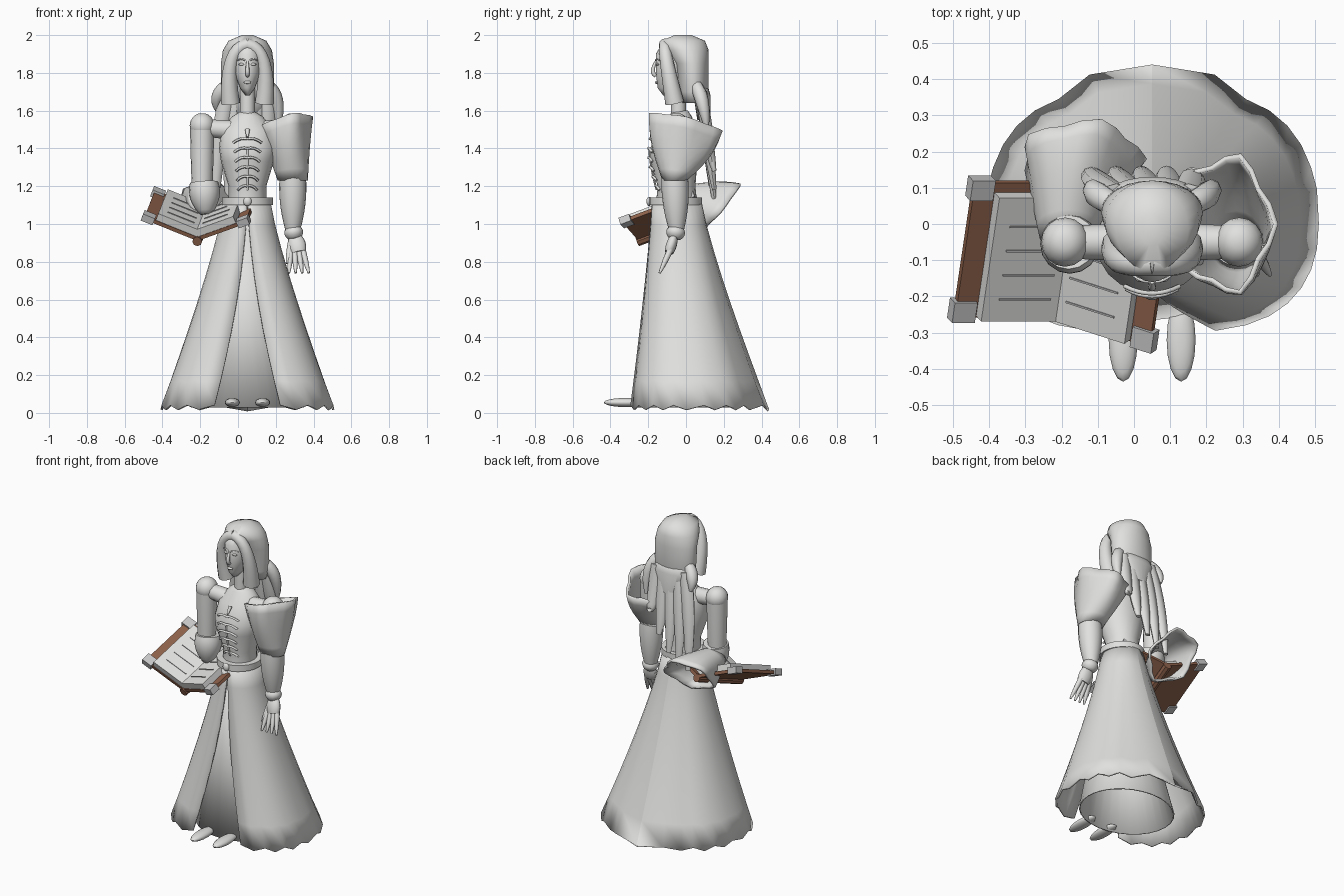
import bpy, math
from math import sin, cos, pi
from mathutils import Vector

if "Cube" in bpy.data.objects:
    bpy.data.objects.remove(bpy.data.objects["Cube"])


def material(name, red, green, blue):
    mat = bpy.data.materials.new(name)
    mat.use_nodes = True
    mat.diffuse_color = (red, green, blue, 1)
    shader = mat.node_tree.nodes["Principled BSDF"]
    shader.inputs["Base Color"].default_value = (red, green, blue, 1)
    return mat


CLAY = material("pale grey", .75, .75, .74)
STONE = material("mid grey", .58, .58, .58)
LEATHER = material("brown leather", .27, .12, .07)
MIDDLE = .05  # the figure's own centre line
ARM_Y = -.05
RIGHT_ARM, LEFT_ARM = -.19, .29
SIDES = (-1, 1)


def mesh(name, verts, faces, mat=CLAY, angle=60, thick=0):
    data = bpy.data.meshes.new(name)
    data.from_pydata([tuple(v) for v in verts], [], faces)
    data.materials.append(mat)
    ob = bpy.data.objects.new(name, data)
    bpy.context.collection.objects.link(ob)
    bpy.ops.object.select_all(action='DESELECT')
    ob.select_set(True)
    bpy.context.view_layer.objects.active = ob
    bpy.ops.object.mode_set(mode='EDIT')
    bpy.ops.mesh.select_all(action='SELECT')
    bpy.ops.mesh.normals_make_consistent(inside=False)
    bpy.ops.object.mode_set(mode='OBJECT')
    if angle:
        bpy.ops.object.shade_smooth_by_angle(angle=math.radians(angle))
    if thick:
        cloth = ob.modifiers.new("cloth", 'SOLIDIFY')
        cloth.thickness = thick
    return ob


def bridge(rows, n, closed=True):
    return [(r * n + i, r * n + (i + 1) % n, (r + 1) * n + (i + 1) % n, (r + 1) * n + i)
            for r in range(rows - 1) for i in range(n if closed else n - 1)]


def loft(name, rings, n=20, caps=True, wave=0, **style):
    """Skin rings given as (centre, half axis, half axis)."""
    verts = []
    for k, (centre, u, v) in enumerate(rings):
        flute = wave * (k / len(rings)) ** 2
        for i in range(n):
            a = 2 * pi * i / n
            verts.append(Vector(centre) + (Vector(u) * cos(a) + Vector(v) * sin(a)) * (1 + flute * cos(5 * a)))
    faces = bridge(len(rings), n)
    if caps:
        faces += [tuple(range(n)), tuple(range(len(verts) - n, len(verts)))]
    return mesh(name, verts, faces, **style)


def stack(name, rows, x=MIDDLE, **style):
    """Upright form from rows of height, half width, front y, back y."""
    return loft(name, [((x, (front + back) / 2, z), (width, 0, 0), (0, (back - front) / 2, 0))
                       for z, width, front, back in rows], **style)


def curve(start, bend, end, t):
    return start * (1 - t) ** 2 + bend * 2 * t * (1 - t) + end * t * t


def tube(name, start, end, radii, bend=None, n=12, flat=1, steps=8, **style):
    """Bent rod whose radius follows the same kind of curve as its path."""
    start, end = Vector(start), Vector(end)
    bend = Vector(bend) if bend else (start + end) / 2
    rings = []
    for i in range(steps + 1):
        t = i / steps
        along = ((bend - start) * (1 - t) + (end - bend) * t).normalized()
        across = along.cross(Vector((0, 1, 0) if abs(along.y) < .8 else (0, 0, 1))).normalized()
        radius = curve(*radii, t)
        rings.append((curve(start, bend, end, t), across * radius, along.cross(across) * radius * flat))
    return loft(name, rings, n, **style)


def ball(name, centre, size, n=16):
    x, y, z = centre
    wide, deep, high = size
    angles = [pi * (i + .1) / 10 for i in range(10)]
    stack(name, [(z - high * cos(a), wide * sin(a), y - deep * sin(a), y + deep * sin(a)) for a in angles],
          x=x, n=n)


def box(name, origin, a, b, c, mat):
    """Block spanned by three edge vectors from one corner."""
    corners = [origin + a * i + b * j + c * k for i in (0, 1) for j in (0, 1) for k in (0, 1)]
    return mesh(name, corners, [(0, 1, 3, 2), (4, 6, 7, 5), (0, 4, 5, 1), (2, 3, 7, 6),
                                (0, 2, 6, 4), (1, 5, 7, 3)], mat, angle=0)


def sleeve(name, cuff, rim):
    """Bell from a narrow cuff ring to a wide fluted rim ring."""
    (c0, u0, v0), (c1, u1, v1) = [[Vector(p) for p in ring] for ring in (cuff, rim)]
    steps = [i / 6 for i in range(7)]
    loft(name, [(c0.lerp(c1, t), u0.lerp(u1, t), v0.lerp(v1, sin(t * pi / 2))) for t in steps],
         caps=False, wave=.13, thick=.014)


# Overskirt: open at the front, blended from a round waist to a fluted hem
LEVELS, HALF = 9, 16
verts = []
for level in range(LEVELS):
    t = level / (LEVELS - 1)
    flare = t ** 1.2
    half = []
    for i in range(HALF):
        waist = pi * i / (HALF - 1)
        a = .2 + (pi - .2) * i / (HALF - 1)
        side, front = abs(sin(a)) ** .6, abs(cos(a)) ** .9
        reach = -.3 if cos(a) > 0 else .37 + .07 * max(0, cos(4 * a))
        spread = flare if i else flare - .1 * sin(pi * t)
        half.append((.12 * sin(waist) * (1 - flare) + .46 * side * max(0, spread),
                     (ARM_Y - .13 * cos(waist)) * (1 - flare) + reach * front * flare,
                     1.13 - 1.1 * t + .012 * t ** 6 * cos(i * pi)))
    verts += [(MIDDLE + x, y, z) for x, y, z in half] + [(MIDDLE - x, y, z) for x, y, z in half[::-1]]
mesh("overskirt", verts, bridge(LEVELS, 2 * HALF, False), thick=.012)

# Underskirt and shoes
stack("underskirt", [(1.05, .1, -.15, .06), (.5, .19, -.22, .14), (.03, .3, -.265, .25)],
      n=28, caps=False, thick=.008)
for side in SIDES:
    ball("shoe", (MIDDLE + .08 * side, -.32, .055), (.04, .115, .024))

# Bodice, neck, belt
stack("bodice", [(1.1, .1, -.16, .06), (1.2, .1, -.15, .05), (1.33, .14, -.19, .06), (1.4, .15, -.19, .06),
                 (1.5, .14, -.14, .06), (1.57, .08, -.09, .03), (1.6, .03, -.07, .01)])
tube("neck", (MIDDLE, -.04, 1.55), (MIDDLE, -.04, 1.75), (.04, .04, .04))
stack("belt", [(1.1, .135, -.195, .085), (1.14, .135, -.195, .085)], n=24)
ball("belt_clasp", (MIDDLE, -.195, 1.12), (.022, .015, .025))

# Bodice lacing
tube("lace_cord", (MIDDLE, -.155, 1.18), (MIDDLE, -.195, 1.4), (.006, .006, .006), bend=(MIDDLE, -.19, 1.3), n=6)
for row in range(6):
    z = 1.19 + .05 * row
    y = -.16 - .04 * sin(pi * row / 7)
    reach = .05 + .005 * row
    for side in SIDES:
        tube("lace", (MIDDLE, y, z + .01), (MIDDLE + side * reach, y + .02, z - .01), (.007, .007, .007),
             bend=(MIDDLE + side * reach / 2, y, z + .02), n=6, steps=4)
tube("collar_pin", (MIDDLE, -.15, 1.5), (MIDDLE, -.18, 1.46), (.013, .01, .006), n=6)

# Head and face
stack("face", [(1.68, .01, -.12, -.03), (1.72, .04, -.15, 0), (1.8, .07, -.16, 0),
               (1.9, .07, -.16, 0), (1.95, .05, -.13, 0)])
tube("nose", (MIDDLE, -.16, 1.86), (MIDDLE, -.16, 1.785), (.006, .014, .01), bend=(MIDDLE, -.19, 1.8), n=8)
ball("mouth", (MIDDLE, -.155, 1.75), (.02, .01, .008))
for side in SIDES:
    ball("eye", (MIDDLE + side * .03, -.15, 1.845), (.017, .01, .007))
    tube("brow", (MIDDLE + side * .01, -.16, 1.865), (MIDDLE + side * .055, -.14, 1.865), (.004, .005, .003),
         bend=(MIDDLE + side * .03, -.16, 1.88), n=6, steps=4)

# Hair: crown, framing locks and long strands down the back
stack("hair_crown", [(1.64, .12, -.02, .1), (1.7, .14, -.04, .12), (1.85, .14, -.06, .12), (1.92, .13, -.11, .12),
                     (1.97, .1, -.13, .1), (2, .03, -.06, .03)], n=24, angle=80)
stack("nape_hair", [(1.75, .1, .03, .11), (1.68, .12, .04, .13), (1.55, .06, .06, .13)], angle=80)
for side in SIDES:
    tube("front_lock", (MIDDLE, -.11, 1.95), (MIDDLE + side * .09, -.06, 1.64), (.033, .03, .05),
         bend=(MIDDLE + side * .12, -.12, 1.93), angle=80)
    tube("shoulder_lock", (MIDDLE + side * .1, .05, 1.74), (MIDDLE + side * .16, .11, 1.55 - side * .05),
         (.03, .05, .01), bend=(MIDDLE + side * .18, .09, 1.68), n=8)
for strand in range(5):
    x = -.12 + .07 * strand
    tube("back_strand", (MIDDLE + .05 * (strand - 2), .08, 1.7), (x, .15, 1.1 + .02 * strand ** 2),
         (.045, .05, .016), bend=(x, .12, 1.4), n=8, flat=.7)

# Shoulders and upper arms
for x in (RIGHT_ARM, LEFT_ARM):
    ball("shoulder", (x, ARM_Y, 1.52), (.066, .068, .068))
    tube("upper_arm", (x, ARM_Y, 1.53), (x, ARM_Y, 1.2), (.064, .062, .055), n=16)
    tube("collar_joint", (x, ARM_Y, 1.51), (MIDDLE, ARM_Y, 1.49), (.045, .05, .055))

# Left sleeve flares up round the shoulder, right sleeve flares back behind the elbow
sleeve("left_sleeve", ((LEFT_ARM, -.06, 1.23), (.08, 0, 0), (0, .065, 0)),
       ((.25, 0, 1.53), (.135, 0, .035), (0, .187, -.045)))
sleeve("right_sleeve", ((RIGHT_ARM, -.04, 1.14), (.07, 0, 0), (0, .02, .065)),
       ((-.145, .18, 1.085), (.165, 0, -.02), (0, .105, .13)))

# Forearms
tube("left_forearm", (LEFT_ARM, -.06, 1.25), (LEFT_ARM, ARM_Y, .97), (.07, .08, .04), n=16)
tube("right_forearm", (-.18, ARM_Y, 1.22), (-.17, -.07, 1.05), (.075, .1, .03), n=16)
tube("bracelet", (LEFT_ARM, ARM_Y, .99), (.3, -.06, .92), (.03, .07, .03))

# Left hand
tube("left_palm", (.3, -.06, .94), (.32, -.09, .85), (.03, .06, .04), n=10, flat=.6)
for finger in range(4):
    tube("finger", (.28 + .02 * finger, -.08, .87), (.27 + .035 * finger, -.14, .74), (.016, .018, .006), n=8)
tube("left_thumb", (.28, -.07, .9), (.26, -.12, .79), (.017, .018, .006), n=8)

# Open book: each half is a cover, page block, metal corners and written lines
along = Vector((.055, .37, .14))
gutter = Vector((-.215, -.25, .91))
for side, out in zip(SIDES, (Vector((-.285, 0, .115)), Vector((.265, -.085, .095)))):
    up = (out.cross(along) * side).normalized()
    box("book_cover", gutter, out, along, up * .02, LEATHER)
    box("pages", gutter + along * .01 + up * .02, out * .8, along * .92, up * .04, CLAY)
    for place in (-.03, .88):
        box("book_corner", gutter + out * .82 + along * place - up * .008, out * .22, along * .15, up * .04, STONE)
    for row in range(4):
        box("text_line", gutter + along * (.17 + .18 * row) + out * .16 + up * .06,
            out * .5, along * .012, up * .004, STONE)
tube("book_spine", gutter - along * .02, gutter + along, (.026, .026, .026), n=8, mat=LEATHER, angle=30)
